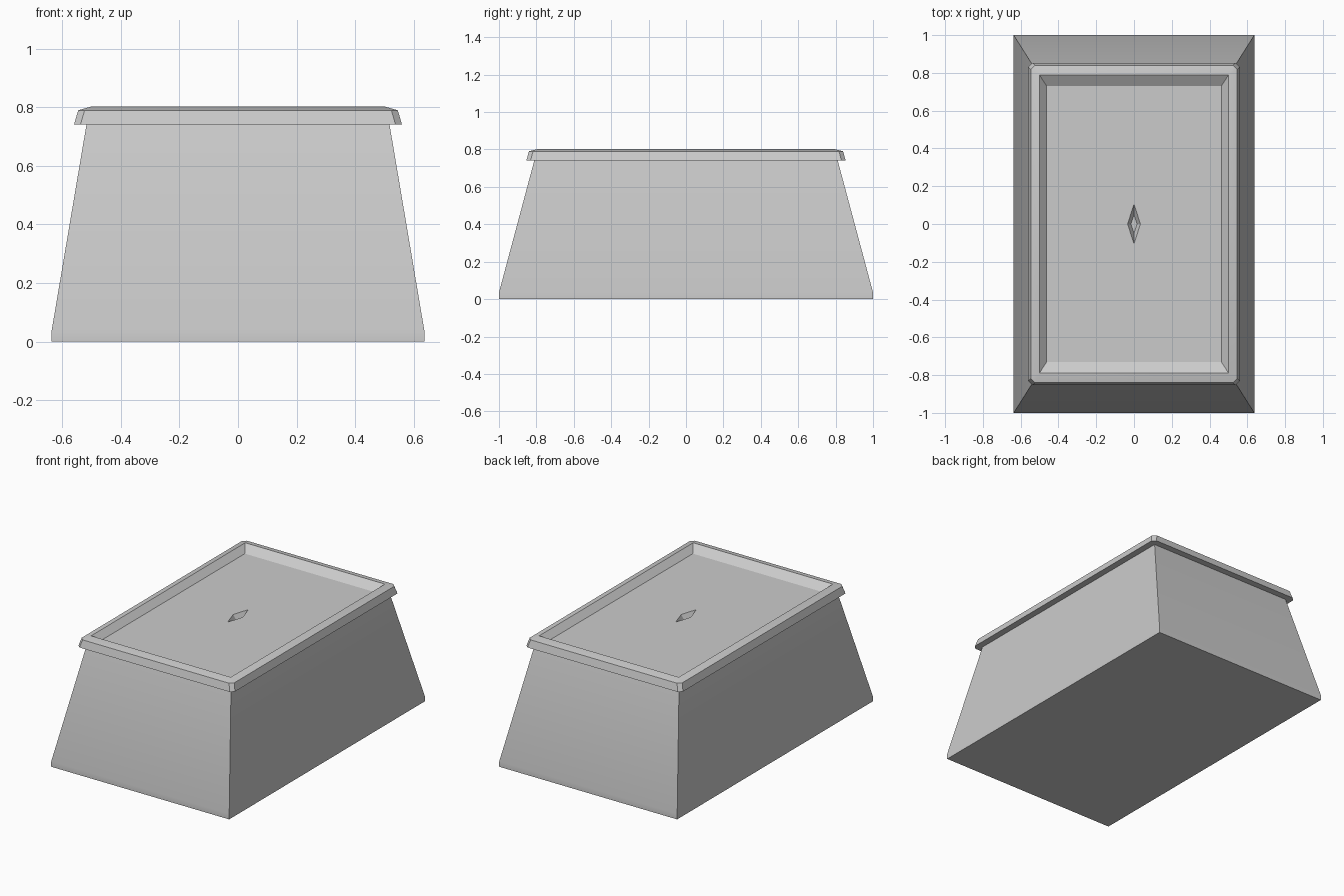
import bpy, bmesh, math

if "Cube" in bpy.data.objects:
    bpy.data.objects.remove(bpy.data.objects["Cube"])


def ring(bm, x, y, z, cx=0.0, cy=0.0):
    """Rectangle of half sizes x, y with corners cut by cx, cy."""
    pts = [(x, y - cy), (x - cx, y), (cx - x, y), (-x, y - cy),
           (-x, cy - y), (cx - x, -y), (x - cx, -y), (x, cy - y)]
    return [bm.verts.new((px, py, z)) for px, py in pts]


def loft(name, sections, cap_bottom=False, cap_top=False):
    bm = bmesh.new()
    rings = [ring(bm, *s) for s in sections]
    for a, b in zip(rings, rings[1:]):
        for i in range(8):
            j = (i + 1) % 8
            bm.faces.new((a[i], a[j], b[j], b[i]))
    if cap_bottom:
        bm.faces.new(rings[0][::-1])
    if cap_top:
        bm.faces.new(rings[-1])
    bmesh.ops.remove_doubles(bm, verts=bm.verts, dist=0.0001)
    mesh = bpy.data.meshes.new(name)
    bm.to_mesh(mesh)
    bm.free()
    obj = bpy.data.objects.new(name, mesh)
    bpy.context.collection.objects.link(obj)
    bpy.ops.object.select_all(action='DESELECT')
    obj.select_set(True)
    bpy.context.view_layer.objects.active = obj
    bpy.ops.object.shade_smooth_by_angle(angle=math.radians(30))
    return obj


# Tapered box with a short upright foot
loft("tapered_body", [
    (0.637, 1.0, 0.0),
    (0.637, 1.0, 0.035),
    (0.517, 0.81, 0.745),
], cap_bottom=True)

# Overhanging lid: underside, flared rim, sunken panel, diamond dent
loft("lid", [
    (0.517, 0.81, 0.742),
    (0.56, 0.853, 0.742, 0.022, 0.022),
    (0.546, 0.84, 0.79, 0.022, 0.022),
    (0.5, 0.788, 0.803),
    (0.462, 0.73, 0.765),
    (0.034, 0.105, 0.765, 0.034, 0.105),
    (0.016, 0.05, 0.735, 0.016, 0.05),
], cap_top=True)
